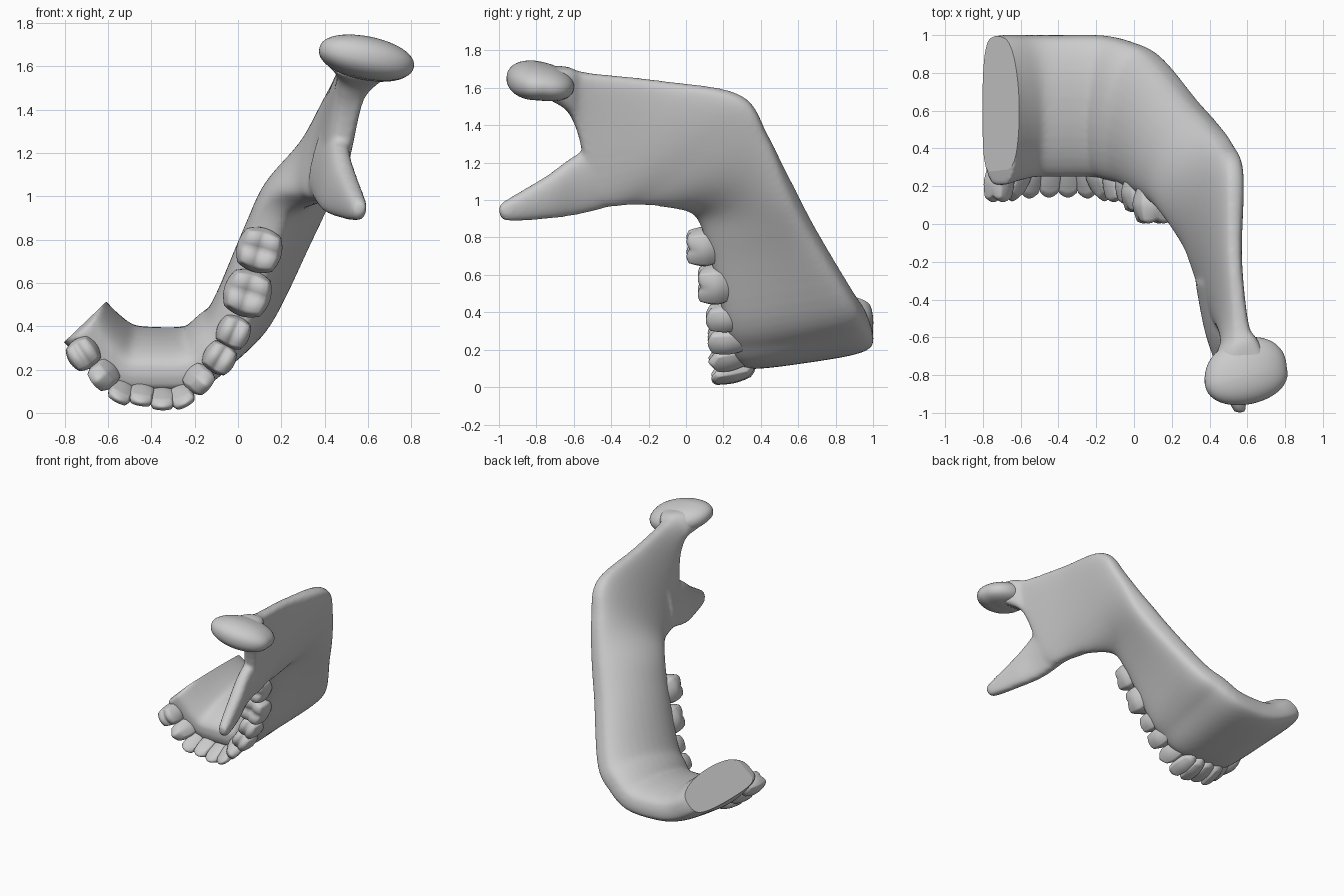
import bpy, bmesh, math
from mathutils import Vector as V

if "Cube" in bpy.data.objects:
    bpy.data.objects.remove(bpy.data.objects["Cube"])

MID = -.4  # x of the chin's mirror line


def finish(name, bm):
    bmesh.ops.recalc_face_normals(bm, faces=bm.faces)
    me = bpy.data.meshes.new(name)
    bm.to_mesh(me)
    bm.free()
    ob = bpy.data.objects.new(name, me)
    bpy.context.collection.objects.link(ob)
    for p in me.polygons:
        p.use_smooth = True
    return ob


def spline(rows, n=6):
    # smooth curve through rows of numbers
    out = []
    for i in range(len(rows) - 1):
        a, b, c, d = (rows[max(0, min(len(rows) - 1, i + k))] for k in (-1, 0, 1, 2))
        for j in range(n):
            t = j / n
            out.append([0.5 * (2*q + (r-p)*t + (2*p-5*q+4*r-s)*t*t + (3*q-p-3*r+s)*t**3)
                        for p, q, r, s in zip(a, b, c, d)])
    return out + [list(rows[-1])]


def loft(bm, rows, bow=0, seg=32):
    # each row: front edge point, rear edge point, thickness; bow bends the middle inward
    rows = spline(rows)
    mids = [(V(r[0:3]) + V(r[3:6])) / 2 for r in rows]
    rings = []
    for i, r in enumerate(rows):
        a, b = V(r[0:3]), V(r[3:6])
        tan = mids[min(i + 1, len(rows) - 1)] - mids[max(i - 1, 0)]
        nrm = tan.cross(b - a).normalized()
        ring = []
        for k in range(seg):
            t = 2 * math.pi * k / seg
            sn = math.sin(t)
            off = r[6] * (math.copysign(abs(sn) ** 0.6, sn) / 2 + bow * sn * sn)
            ring.append(bm.verts.new(a.lerp(b, (1 - math.cos(t)) / 2) + nrm * off))
        rings.append(ring)
    for p, q in zip(rings, rings[1:]):
        for k in range(seg):
            bm.faces.new((p[k], p[(k+1) % seg], q[(k+1) % seg], q[k]))
    bm.faces.new(rings[0][::-1])
    bm.faces.new(rings[-1])


# chin half, mirrored to the far side
chin = [
    (MID, .25, .17, MID, 1, .28, .26),
    (-.21, .25, .18, -.19, 1, .29, .26),
    (-.12, .23, .26, -.04, .97, .37, .27),
    (-.03, .2, .39, .1, .9, .48, .27),
]
far = [(2*MID - r[0] + .06, r[1], r[2], 2*MID - r[3] + .06, min(1, r[4] + .06), r[5] + .02, r[6])
       for r in chin[:0:-1]]
# body, ramus and neck
ramus = [
    (.10, .12, .76, .29, .68, .84, .26),
    (.18, .04, .95, .4, .56, 1.07, .25),
    (.31, -.14, .98, .48, .44, 1.34, .22),
    (.36, -.28, .98, .54, .29, 1.56, .19),
    (.43, -.48, 1, .535, -.15, 1.64, .15),
    (.51, -.58, 1.36, .57, -.53, 1.68, .14),
    (.55, -.64, 1.48, .595, -.63, 1.71, .21),
    (.59, -.74, 1.54, .6, -.74, 1.71, .32),
]
# coronoid process: tapering blade pointing forward
coronoid = [
    (.37, -.3, 1, .48, -.3, 1.38, .16),
    (.41, -.55, .93, .48, -.57, 1.25, .12),
    (.48, -.75, .9, .51, -.74, 1.13, .11),
    (.55, -.96, .89, .56, -.96, 1, .08),
    (.56, -1, .93, .57, -1, .97, .03),
]
bm = bmesh.new()
loft(bm, far + chin + ramus, .13)
loft(bm, coronoid)
jaw = finish("jaw_bone", bm)
m = jaw.modifiers.new("fuse", 'REMESH')
m.mode = 'VOXEL'
m.voxel_size = 0.014
m.use_smooth_shade = True
s = jaw.modifiers.new("soften", 'SMOOTH')
s.factor, s.iterations = 0.5, 10
bpy.context.view_layer.objects.active = jaw
jaw.select_set(True)
for mod in ("fuse", "soften"):
    bpy.ops.object.modifier_apply(modifier=mod)

# flat saw cut at the far end of the chin
bm = bmesh.new()
bm.from_mesh(jaw.data)
c, n = V((-.7, 0, .425)), V((-.69, 0, .72))
bmesh.ops.bisect_plane(bm, geom=bm.verts[:] + bm.edges[:] + bm.faces[:], plane_co=c, plane_no=n)
stub = [f for f in bm.faces if f.calc_center_median().x < -.4
        and (f.calc_center_median() - c).dot(n) > 0]
bmesh.ops.delete(bm, geom=stub, context='FACES')
rim = [e for e in bm.edges if e.is_boundary]
for f in bmesh.ops.holes_fill(bm, edges=rim, sides=0)["faces"]:
    f.smooth = False
    for e in f.edges:
        e.smooth = False
bm.to_mesh(jaw.data)
bm.free()

# condyle: tilted egg, blunt toward the neck
bm = bmesh.new()
bmesh.ops.create_uvsphere(bm, u_segments=48, v_segments=24, radius=1)
for v in bm.verts:
    x, y, z = v.co
    y = abs(y) ** .85 * (.2 if y > 0 else -.15)
    v.co = (x * .225 + .15 * max(y, 0), y, math.copysign(abs(z) ** .9, z) * .098 - .1 * max(y, 0))
ob = finish("condyle", bm)
ob.location = (.592, -.805, 1.64)
ob.rotation_euler = (0, .2, .2)

# teeth: name, x, z, tip y, size, cusp kind
teeth = [
    ("second_molar", .105, .75, -.01, .21, 4),
    ("first_molar", .05, .55, .05, .22, 4),
    ("second_premolar", -.015, .37, .1, .155, 2),
    ("first_premolar", -.08, .25, .11, .15, 2),
    ("canine", -.155, .135, .12, .14, 1),
    ("lateral_incisor", -.245, .045, .135, .12, 0),
    ("central_incisor", -.35, .03, .14, .12, 0),
]
teeth += [("far_" + t[0], 2*MID - t[1], t[2] + .02, *t[3:]) for t in teeth[:2:-1]]


def tooth(i):
    name, x, z, tip, w, kind = teeth[i]
    p, q = teeth[max(i - 1, 0)], teeth[min(i + 1, len(teeth) - 1)]
    T = V((q[1] - p[1], 0, q[2] - p[2])).normalized()
    N = V((T.z, 0, -T.x))
    if N.z < 0:
        N = -N
    lean = .05 if kind < 2 else .01
    bm = bmesh.new()
    bmesh.ops.create_cube(bm, size=2)
    bmesh.ops.subdivide_edges(bm, edges=bm.edges[:], cuts=11, use_grid_fill=True)
    for v in bm.verts:
        a, b, t = v.co.lerp(v.co.normalized(), .75)
        up, h = max(t, 0), t
        # cusps by kind
        if kind == 4:
            h += up * .25 * (math.sin(abs(a) * 2.4) + math.sin(abs(b) * 2.4) - 1.6)
        elif kind == 2:
            h += up * .25 * (math.sin(abs(b) * 2.5) - .8)
        elif kind == 1:
            h -= up * .25 * abs(a)
        # narrow neck, thin biting edge on front teeth
        neck = 1 - .15 * max(-t, 0)
        thin = 1 - (.5, .3, 0, 0, 0)[kind] * (t + 1) / 2
        pos = V((x, 0, z)) + T * (a * w / 2 * neck) + N * (b * w / 2 * neck * thin + lean * (1 - t) * .7)
        pos.y = tip + .115 * (1 - h)
        v.co = pos
    finish(name, bm)


for i in range(len(teeth)):
    tooth(i)
